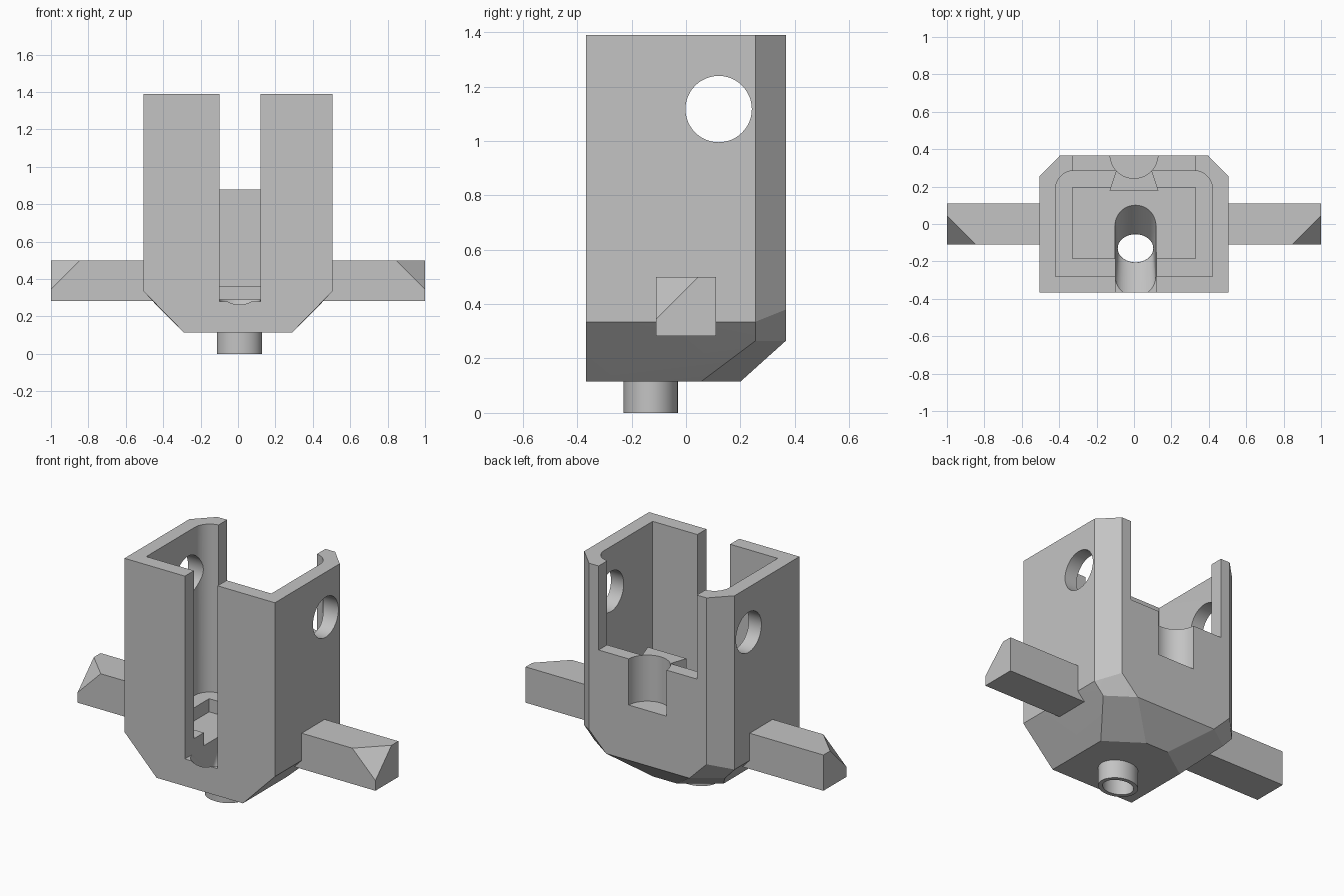
import bpy, bmesh
from math import sin, cos, pi, radians

if "Cube" in bpy.data.objects:
    bpy.data.objects.remove(bpy.data.objects["Cube"], do_unlink=True)

grey = bpy.data.materials.new("plain grey")
grey.use_nodes = True
grey.diffuse_color = (0.55, 0.55, 0.55, 1)
grey.node_tree.nodes["Principled BSDF"].inputs["Base Color"].default_value = grey.diffuse_color


def hull(name, points):
    """Convex solid around the given points, with flat areas merged."""
    bm = bmesh.new()
    for p in points:
        bm.verts.new(p)
    res = bmesh.ops.convex_hull(bm, input=bm.verts[:])
    spare = {v for v in res["geom_interior"] + res["geom_unused"]
             if isinstance(v, bmesh.types.BMVert)}
    bmesh.ops.delete(bm, geom=list(spare), context='VERTS')
    bmesh.ops.dissolve_limit(bm, angle_limit=radians(0.5), verts=bm.verts[:], edges=bm.edges[:])
    bmesh.ops.recalc_face_normals(bm, faces=bm.faces[:])
    mesh = bpy.data.meshes.new(name)
    bm.to_mesh(mesh)
    bm.free()
    mesh.materials.append(grey)
    obj = bpy.data.objects.new(name, mesh)
    bpy.context.collection.objects.link(obj)
    return obj


def prism(name, outline, z0, z1):
    return hull(name, [(x, y, z) for x, y in outline for z in (z0, z1)])


def box(name, x0, x1, y0, y1, z0, z1):
    return prism(name, [(x, y) for x in (x0, x1) for y in (y0, y1)], z0, z1)


def arc(cx, cy, rx, ry, start=0, end=360, steps=48):
    angles = [radians(start + (end - start) * i / steps) for i in range(steps + 1)]
    if end - start == 360:
        angles.pop()
    return [(cx + rx * cos(a), cy + ry * sin(a)) for a in angles]


def mirrored(points):
    return [(s * x, y, z) for x, y, z in points for s in (1, -1)]


def cut(target, cutters):
    for c in cutters:
        c.hide_render = True
        mod = target.modifiers.new("cut", 'BOOLEAN')
        mod.operation, mod.solver, mod.object = 'DIFFERENCE', 'EXACT', c
        bpy.context.view_layer.objects.active = target
        bpy.ops.object.modifier_apply(modifier=mod.name)


# Housing block with chamfered back corners and tapered underside
housing = hull("housing", mirrored([
    (0.505, -0.367, 1.39), (0.505, 0.255, 1.39), (0.395, 0.367, 1.39),
    (0.505, -0.367, 0.335), (0.505, 0.255, 0.335), (0.395, 0.367, 0.38),
    (0.44, 0.255, 0.265), (0.28, 0.367, 0.265),
    (0.29, -0.367, 0.115), (0.29, 0.055, 0.115), (0.08, 0.2, 0.115)]))

# Boss on the inner back wall, and the nozzle underneath
boss = prism("back_boss", [(-0.09, 0.30), (0.09, 0.30), (0.13, 0.18), (-0.13, 0.18)], 0.36, 0.88)
px, py = 0.008, -0.13
nozzle = prism("nozzle", arc(px, py, 0.12, 0.1), 0, 0.125)

# Cutters: cavity, pit, front slot, back opening, cross hole, funnel, bore, back pocket
corners = [(-0.42, -0.28), (0.42, -0.28)] + arc(0.32, 0.185, 0.1, 0.1, 0, 90, 12) \
    + arc(-0.32, 0.185, 0.1, 0.1, 90, 180, 12)
cavity = prism("cavity_cutter", corners, 0.37, 1.5)
pit = box("pit_cutter", -0.33, 0.33, -0.185, 0.195, 0.29, 0.6)
slot = box("slot_cutter", -0.1, 0.12, -0.5, -0.15, 0.28, 1.5)
opening = box("opening_cutter", -0.33, 0.33, 0.1, 0.5, 0.88, 1.5)
cross_hole = hull("cross_hole_cutter", [(x, y, z) for y, z in arc(0.12, 1.117, 0.122, 0.122)
                                        for x in (-0.7, 0.7)])
stadium = arc(px, 0, 0.11, 0.11, 0, 180, 24) + arc(px, -0.3, 0.11, 0.11, 180, 360, 24)
funnel = hull("funnel_cutter", [(x, y, 0.3) for x, y in stadium]
              + [(x, y, 0.125) for x, y in arc(px, py, 0.096, 0.076)])
bore = prism("bore_cutter", arc(px, py, 0.095, 0.075), -0.1, 0.2)
pocket = prism("pocket_cutter", arc(0, 0.372, 0.128, 0.128), 0.6, 1.0)

cut(housing, [cavity, pit, slot, opening, cross_hole, funnel, bore, pocket])
cut(nozzle, [bore])
cut(boss, [pocket])
for c in (cavity, pit, slot, opening, cross_hole, funnel, bore, pocket):
    bpy.data.objects.remove(c, do_unlink=True)

# Side arms with the top front outer corner cut away
arms = []
for side, s in (("left", 1), ("right", -1)):
    block = [(x, y, z) for x in (0.45, 1) for y in (-0.11, 0.11) for z in (0.283, 0.5)]
    block.remove((1, -0.11, 0.5))
    block += [(0.845, -0.11, 0.5), (1, 0.045, 0.5), (1, -0.11, 0.345)]
    arms.append(hull(side + "_arm", [(s * x, y, z) for x, y, z in block]))

# Smooth round surfaces, keep edges sharp
bpy.ops.object.select_all(action='DESELECT')
for o in [housing, boss, nozzle] + arms:
    o.select_set(True)
bpy.context.view_layer.objects.active = housing
bpy.ops.object.shade_smooth_by_angle(angle=radians(20))
